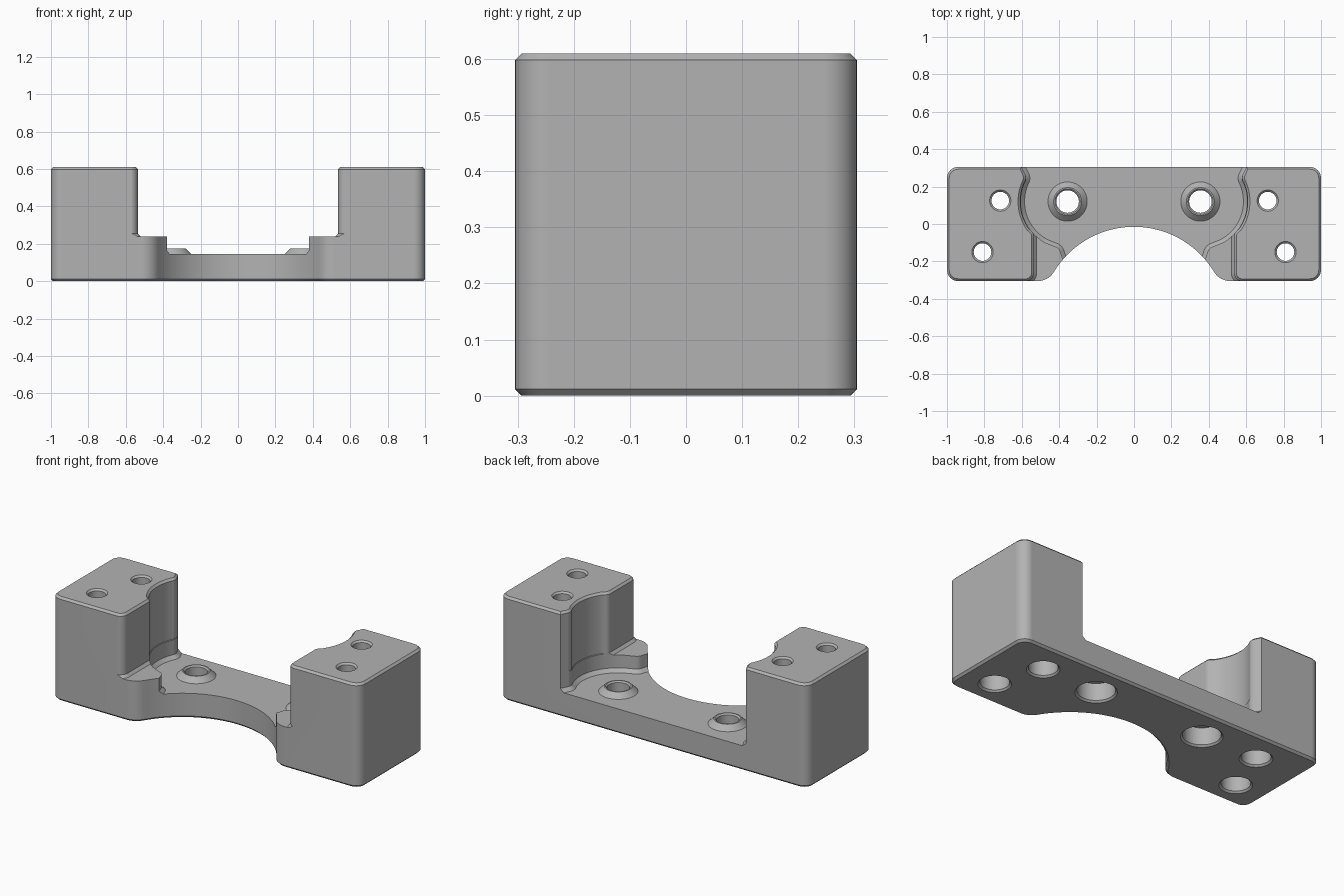
import bpy
import bmesh
from math import sin, cos, radians, tan, pi
from mathutils import Vector

cube = bpy.data.objects.get("Cube")
if cube:
    bpy.data.objects.remove(cube, do_unlink=True)

grey = bpy.data.materials.new("plain_grey")
grey.use_nodes = True
colour = (0.45, 0.45, 0.45, 1)
grey.diffuse_color = colour
grey.node_tree.nodes["Principled BSDF"].inputs["Base Color"].default_value = colour


def arc(centre, radius, start, end, steps):
    """Points on an arc, angles in degrees, both ends included."""
    angles = [radians(start + (end - start) * i / steps) for i in range(steps + 1)]
    return [(centre[0] + radius * cos(a), centre[1] + radius * sin(a)) for a in angles]


def circle(centre, radius):
    return arc(centre, radius, 0, 360, 48)[:-1]


def rounded(points, steps=8):
    """Replace each (x, y, radius) corner by a fillet."""
    result = []
    for i, p in enumerate(points):
        corner = Vector(p[:2])
        if len(p) == 2:
            result.append(corner)
            continue
        before = (Vector(points[i - 1][:2]) - corner).normalized()
        after = (Vector(points[(i + 1) % len(points)][:2]) - corner).normalized()
        half = before.angle(after) / 2
        bisector = (before + after).normalized()
        centre = corner + bisector * (p[2] / sin(half))
        first = corner + before * (p[2] / tan(half)) - centre
        last = corner + after * (p[2] / tan(half)) - centre
        sweep = pi - 2 * half
        for k in range(steps + 1):
            t = k / steps
            result.append(centre + (first * sin((1 - t) * sweep) + last * sin(t * sweep)) / sin(sweep))
    return result


def mirrored(half):
    """Close a right-hand half outline with its mirror image."""
    other = [(-p[0],) + tuple(p[1:]) for p in reversed(half)]
    return rounded(half + other)


def offset(outline, d):
    """Move a counter-clockwise outline outward by d."""
    result = []
    for i, p in enumerate(outline):
        p = Vector(p)
        a = (p - Vector(outline[i - 1])).normalized()
        b = (Vector(outline[(i + 1) % len(outline)]) - p).normalized()
        na, nb = Vector((a.y, -a.x)), Vector((b.y, -b.x))
        result.append(p + (na + nb) * (d / (1 + na.dot(nb))))
    return result


def loft(name, outline, levels):
    """Solid through copies of the outline at (height, offset) levels."""
    bm = bmesh.new()
    rings = [[bm.verts.new((q.x, q.y, z)) for q in offset(outline, d)] for z, d in levels]
    n = len(outline)
    for low, high in zip(rings, rings[1:]):
        for i in range(n):
            j = (i + 1) % n
            bm.faces.new((low[i], low[j], high[j], high[i]))
    bm.faces.new(rings[0][::-1])
    bm.faces.new(rings[-1])
    mesh = bpy.data.meshes.new(name)
    bm.to_mesh(mesh)
    bm.free()
    mesh.materials.append(grey)
    obj = bpy.data.objects.new(name, mesh)
    bpy.context.collection.objects.link(obj)
    return obj


def combine(target, tool, operation):
    mod = target.modifiers.new(operation, "BOOLEAN")
    mod.operation, mod.object, mod.solver = operation, tool, "EXACT"
    bpy.context.view_layer.objects.active = target
    bpy.ops.object.modifier_apply(modifier=mod.name)
    bpy.data.objects.remove(tool, do_unlink=True)


TOP, DEPTH, FLOOR, LEDGE, BEVEL = 0.61, 0.305, 0.145, 0.24, 0.012
BOSS = (0.355, 0.12)

# Solid block with rounded corners and the front arch
arch = arc((0, -0.515), 0.5, 89, 33, 32)
bracket = loft("bracket", mirrored(
    arch + [(0.46, -DEPTH, 0.1), (1, -DEPTH, 0.06), (1, DEPTH, 0.06)]),
    [(0, -BEVEL), (BEVEL, 0), (TOP - BEVEL, 0), (TOP, -BEVEL)])

# Gap between the two towers, down to the ledges
tail = [(0.572, 0.245, 0.04), (0.65, 0.4)]
gap = [(0.9, -0.6), (0.9, -0.306), (0.535, -0.306, 0.045), (0.535, -0.05, 0.04)]
gap += arc(BOSS, 0.253, -35, 24, 16) + tail
combine(bracket, loft("gap_cutter", mirrored(gap), [
    (LEDGE, -0.015), (LEDGE + 0.015, 0), (TOP - BEVEL, 0), (TOP + 0.01, BEVEL + 0.01)]),
    "DIFFERENCE")

# Deeper pocket around the bosses
pocket = [(0.38, -0.4), (0.38, -0.19), (0.4, -0.13, 0.04)]
pocket += arc(BOSS, 0.25, -62, 24, 24) + tail
combine(bracket, loft("pocket_cutter", mirrored(pocket), [
    (FLOOR, -0.02), (FLOOR + 0.02, 0), (LEDGE + 0.02, 0)]), "DIFFERENCE")

for side in (1, -1):
    # Conical boss with a counterbored hole
    centre = (side * BOSS[0], BOSS[1])
    combine(bracket, loft("boss", circle(centre, 0.105), [
        (FLOOR - 0.02, 0), (FLOOR, 0), (FLOOR + 0.03, -0.03)]), "UNION")
    combine(bracket, loft("boss_hole_cutter", circle(centre, 0.06), [
        (-0.01, 0.06), (0.01, 0.04), (0.11, 0.04), (0.11, 0),
        (FLOOR + 0.022, 0), (FLOOR + 0.04, 0.018)]), "DIFFERENCE")
    # Tower screw holes, wider from below
    for x, y in ((0.715, 0.125), (0.81, -0.15)):
        combine(bracket, loft("screw_hole_cutter", circle((side * x, y), 0.047), [
            (-0.01, 0.05), (0.01, 0.03), (0.4, 0.03), (0.4, 0),
            (TOP - 0.01, 0), (TOP + 0.01, 0.02)]), "DIFFERENCE")

# Smooth curved walls, keep edges crisp
bpy.ops.object.select_all(action="DESELECT")
bracket.select_set(True)
bpy.context.view_layer.objects.active = bracket
bpy.ops.object.shade_smooth_by_angle(angle=radians(30))
weighted = bracket.modifiers.new("weighted_normals", "WEIGHTED_NORMAL")
weighted.keep_sharp = True
